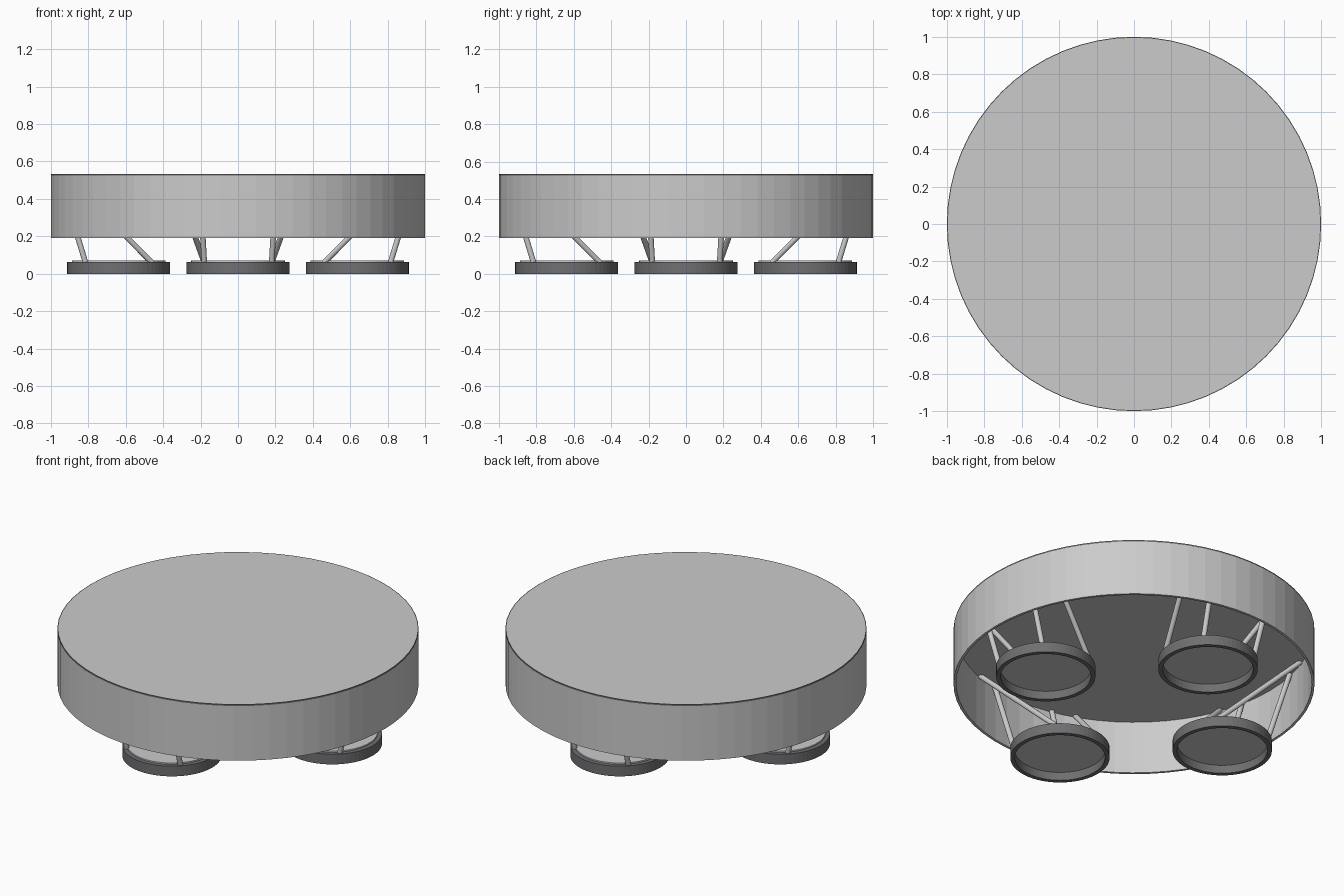
import bpy
import bmesh
from math import cos, sin, pi
from mathutils import Vector, Matrix

cube = bpy.data.objects.get("Cube")
if cube:
    bpy.data.objects.remove(cube, do_unlink=True)


def make_material(name, rgb):
    mat = bpy.data.materials.new(name)
    mat.use_nodes = True
    color = (*rgb, 1.0)
    mat.diffuse_color = color
    mat.node_tree.nodes["Principled BSDF"].inputs["Base Color"].default_value = color
    return mat


light = make_material("light grey", (0.6, 0.6, 0.6))
dark = make_material("dark grey", (0.16, 0.16, 0.17))


def finish(name, bm, mat, smooth=False):
    bmesh.ops.recalc_face_normals(bm, faces=bm.faces)
    mesh = bpy.data.meshes.new(name)
    bm.to_mesh(mesh)
    bm.free()
    obj = bpy.data.objects.new(name, mesh)
    bpy.context.collection.objects.link(obj)
    mesh.materials.append(mat)
    if smooth:
        bpy.ops.object.select_all(action="DESELECT")
        obj.select_set(True)
        bpy.context.view_layer.objects.active = obj
        bpy.ops.object.shade_smooth_by_angle()
    return obj


def lathe(name, profile, mat, center=(0, 0), sides=64, closed=False):
    """Turn a list of (radius, height) points about a vertical axis."""
    bm = bmesh.new()
    rings = []
    for r, z in profile:
        count = sides if r else 1
        rings.append([bm.verts.new((center[0] + r * cos(2 * pi * i / sides),
                                    center[1] + r * sin(2 * pi * i / sides), z))
                      for i in range(count)])
    pairs = list(zip(rings, rings[1:]))
    if closed:
        pairs.append((rings[-1], rings[0]))
    for a, b in pairs:
        for i in range(sides):
            j = (i + 1) % sides
            corners = [a[i % len(a)], a[j % len(a)], b[j % len(b)], b[i % len(b)]]
            bm.faces.new(list(dict.fromkeys(corners)))
    return finish(name, bm, mat)


def strut(name, start, end, radius=0.015):
    a, b = Vector(start), Vector(end)
    axis = b - a
    bm = bmesh.new()
    place = Matrix.Translation((a + b) / 2) @ axis.to_track_quat("Z", "Y").to_matrix().to_4x4()
    bmesh.ops.create_cone(bm, cap_ends=True, segments=16, radius1=radius,
                          radius2=radius, depth=axis.length, matrix=place)
    return finish(name, bm, light, smooth=True)


# Hollow drum, open underneath, with a thin dark band round its top edge
lathe("drum", [(0, 0.533), (0.995, 0.533), (0.995, 0.524), (1, 0.524), (1, 0.19),
               (0.985, 0.19), (0.985, 0.513), (0, 0.513)], light)
lathe("top_band", [(1, 0.524), (1, 0.533), (0.995, 0.533), (0.995, 0.524)], dark, closed=True)

# Four round feet, each carrying a plate and four slanted struts
for k, side in enumerate(("left", "back", "right", "front")):
    turn = Matrix.Rotation(k * pi / 2, 3, "Z")
    center = turn @ Vector((0.638, 0, 0))
    lathe(side + "_foot_ring", [(0.275, 0), (0.275, 0.062), (0.25, 0.062), (0.25, 0)],
          dark, center, closed=True)
    lathe(side + "_foot_plate", [(0, 0.05), (0.25, 0.05), (0.25, 0.07), (0, 0.07)],
          light, center)
    for s, end in ((1, "a"), (-1, "b")):
        strut(side + "_inner_strut_" + end, turn @ Vector((0.46, s * 0.18, 0.06)),
              turn @ Vector((0.913, s * 0.344, 0.515)))
        strut(side + "_outer_strut_" + end, turn @ Vector((0.815, s * 0.18, 0.06)),
              turn @ Vector((0.953, s * 0.206, 0.515)))
